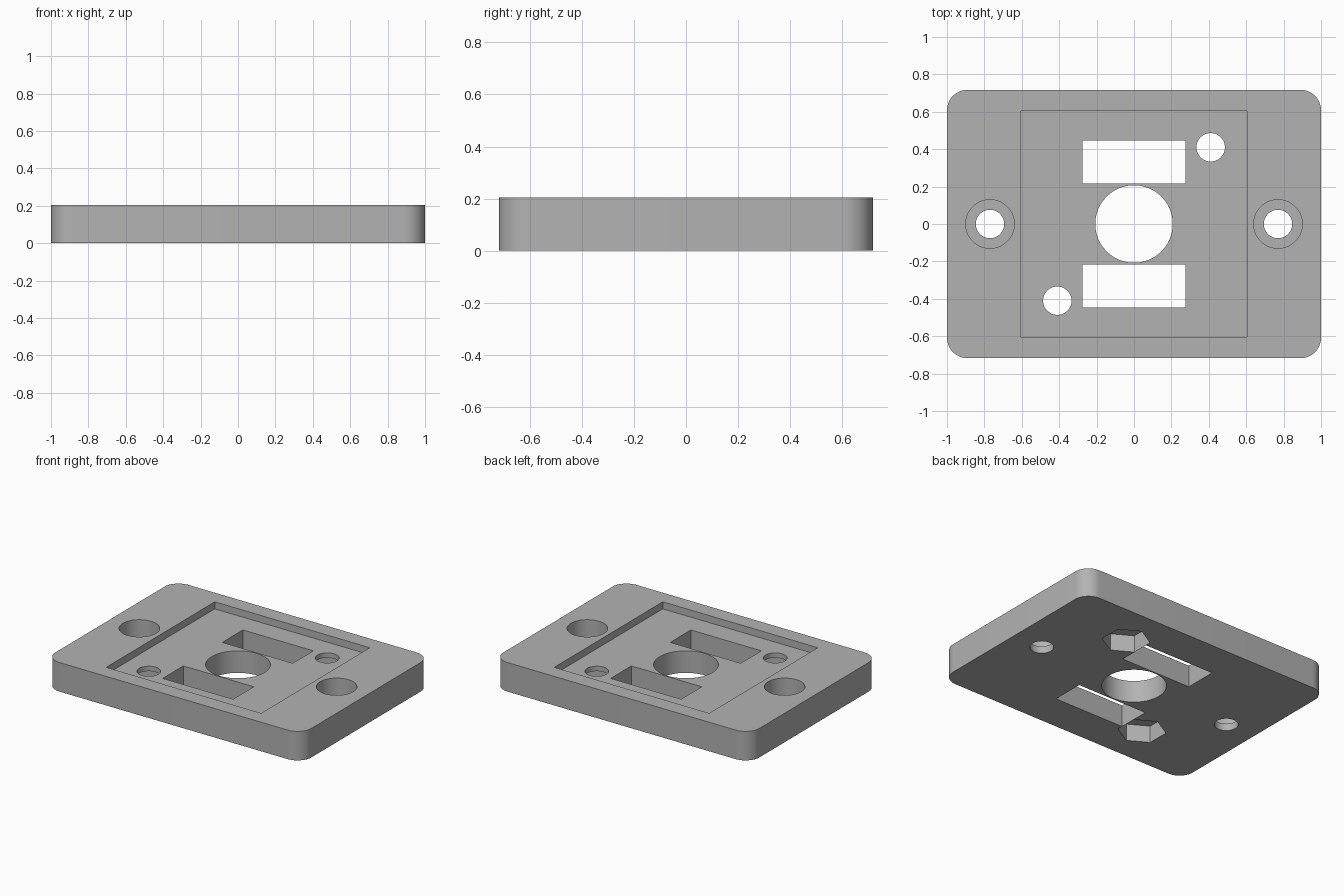
import bpy, bmesh, math

if "Cube" in bpy.data.objects:
    bpy.data.objects.remove(bpy.data.objects["Cube"])

THICK = 0.205      # plate height
FLOOR = 0.155      # floor of the square recess

grey = bpy.data.materials.new("light grey")
grey.diffuse_color = (0.45, 0.45, 0.45, 1)
grey.use_nodes = True
grey.node_tree.nodes["Principled BSDF"].inputs["Base Color"].default_value = grey.diffuse_color


def prism(name, outline, z0, z1):
    """Extrude a closed 2D outline from z0 to z1."""
    bm = bmesh.new()
    face = bm.faces.new([bm.verts.new((x, y, z0)) for x, y in outline])
    top = bmesh.ops.extrude_face_region(bm, geom=[face])["geom"]
    bmesh.ops.translate(bm, vec=(0, 0, z1 - z0),
                        verts=[v for v in top if isinstance(v, bmesh.types.BMVert)])
    bmesh.ops.recalc_face_normals(bm, faces=bm.faces)
    mesh = bpy.data.meshes.new(name)
    bm.to_mesh(mesh)
    bm.free()
    mesh.materials.append(grey)
    ob = bpy.data.objects.new(name, mesh)
    bpy.context.collection.objects.link(ob)
    return ob


def circle(x, y, r, n=64, start=0.0):
    return [(x + r * math.cos(start + math.tau * i / n),
             y + r * math.sin(start + math.tau * i / n)) for i in range(n)]


def rect(x0, x1, y0, y1):
    return [(x0, y0), (x1, y0), (x1, y1), (x0, y1)]


def rounded_rect(hx, hy, r, n=12):
    pts = []
    for k, (sx, sy) in enumerate([(1, 1), (-1, 1), (-1, -1), (1, -1)]):
        for i in range(n + 1):
            a = math.pi / 2 * (k + i / n)
            pts.append((sx * (hx - r) + r * math.cos(a), sy * (hy - r) + r * math.sin(a)))
    return pts


# Plate with rounded corners
plate = prism("mounting_plate", rounded_rect(1.0, 0.7175, 0.11), 0, THICK)

# Square recess and central bore
cutters = [
    prism("recess_cutter", rect(-0.605, 0.605, -0.605, 0.605), FLOOR, 0.4),
    prism("bore_cutter", circle(0, 0, 0.207, 96), -0.2, 0.4),
]
for s in (-1, 1):
    ys = sorted((s * 0.217, s * 0.447))
    cutters += [
        # Rectangular slots
        prism("slot_cutter", rect(-0.275, 0.275, *ys), -0.2, 0.4),
        # Counterbored side screw holes
        prism("screw_cutter", circle(s * 0.77, 0, 0.076), -0.2, 0.4),
        prism("counterbore_cutter", circle(s * 0.77, 0, 0.13), 0.05, 0.4),
        # Diagonal screw holes with hexagonal nut pockets underneath
        prism("nut_hole_cutter", circle(s * 0.41, s * 0.41, 0.076), -0.2, 0.4),
        prism("nut_pocket_cutter", circle(s * 0.41, s * 0.41, 0.155, 6, math.pi / 2), -0.2, 0.12),
    ]

bpy.context.view_layer.objects.active = plate
plate.select_set(True)
for c in cutters:
    mod = plate.modifiers.new("cut", "BOOLEAN")
    mod.operation = "DIFFERENCE"
    mod.solver = "EXACT"
    mod.object = c
    bpy.ops.object.modifier_apply(modifier=mod.name)
for c in cutters:
    bpy.data.objects.remove(c)

# Smooth round walls, sharp rims
bpy.ops.object.shade_smooth_by_angle(angle=math.radians(30))
